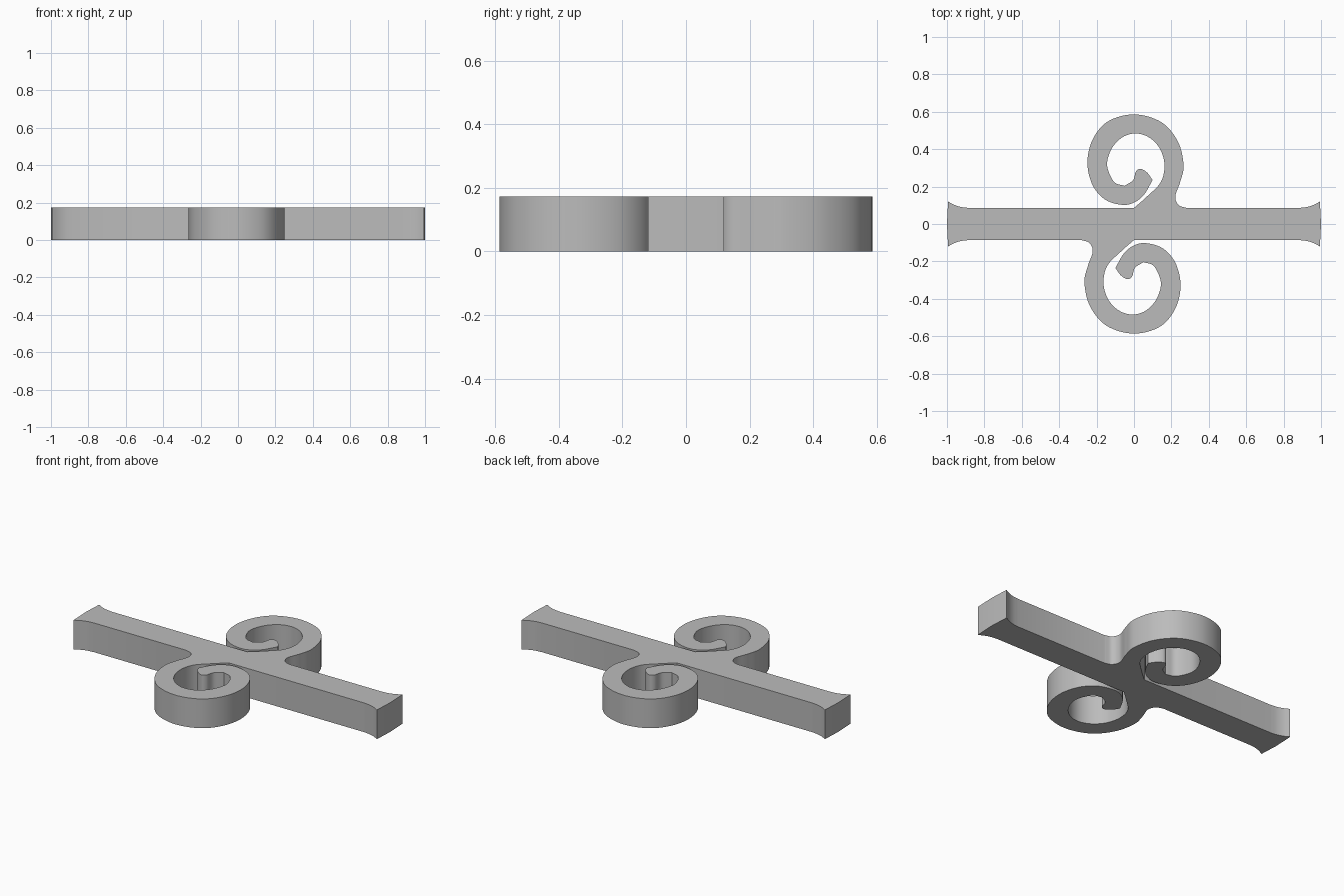
import bpy, bmesh, math
from mathutils import Vector

if "Cube" in bpy.data.objects:
    bpy.data.objects.remove(bpy.data.objects["Cube"])

HEIGHT = 0.173
HALF_WIDTH = 0.086


def smooth_path(points, steps=8):
    """Catmull-Rom curve through the given points."""
    pts = [Vector(p) for p in points]
    pts = [2 * pts[0] - pts[1]] + pts + [2 * pts[-1] - pts[-2]]
    path = []
    for a, b, c, d in zip(pts, pts[1:], pts[2:], pts[3:]):
        for i in range(steps):
            t = i / steps
            path.append(0.5 * (2 * b + (c - a) * t + (2 * a - 5 * b + 4 * c - d) * t ** 2
                               + (3 * b - a - 3 * c + d) * t ** 3))
    return path + [pts[-2]]


# Flared bar end, from the corner to the straight edge
flare = smooth_path([(0.994, 0.12), (0.96, 0.102), (0.925, 0.091), (0.885, HALF_WIDTH)], 5)

# Outer edge of the scroll: fillet, neck, large loop and curl
outer = smooth_path([(0.28, HALF_WIDTH), (0.238, 0.102), (0.221, 0.148), (0.247, 0.225),
                     (0.265, 0.313), (0.235, 0.44), (0.145, 0.545), (0.0, 0.586),
                     (-0.14, 0.548), (-0.222, 0.45), (-0.249, 0.325), (-0.22, 0.205),
                     (-0.15, 0.128), (-0.056, 0.102), (0.01, 0.12), (0.058, 0.163), (0.099, 0.235)])

# Blunt rounded tip, then the inner edge back to the bar
tip = smooth_path([(0.099, 0.235), (0.07, 0.275), (0.035, 0.295), (0.01, 0.28),
                   (-0.005, 0.235), (-0.05, 0.204)])
inner = smooth_path([(-0.05, 0.204), (-0.107, 0.226), (-0.144, 0.315), (-0.118, 0.405),
                     (-0.06, 0.465), (0.013, 0.484), (0.085, 0.46), (0.14, 0.4), (0.163, 0.313),
                     (0.142, 0.222), (0.065, 0.143), (0.0, HALF_WIDTH)])

# Half outline, completed by a half turn
half = [Vector((1.0, 0.0))] + flare + outer + tip[1:] + inner[1:]
half += [Vector((-p.x, p.y)) for p in reversed(flare)]
outline = half + [-p for p in half]

bm = bmesh.new()
base = bm.faces.new([bm.verts.new((p.x, p.y, 0)) for p in outline])
extruded = bmesh.ops.extrude_face_region(bm, geom=[base], use_keep_orig=True)
top_verts = [g for g in extruded["geom"] if isinstance(g, bmesh.types.BMVert)]
bmesh.ops.translate(bm, verts=top_verts, vec=(0, 0, HEIGHT))
bmesh.ops.recalc_face_normals(bm, faces=bm.faces)
bmesh.ops.triangulate(bm, faces=[f for f in bm.faces if len(f.verts) > 4])
mesh = bpy.data.meshes.new("scroll_bar")
bm.to_mesh(mesh)
bm.free()

scroll_bar = bpy.data.objects.new("scroll_bar", mesh)
bpy.context.collection.objects.link(scroll_bar)

# Plain grey material
grey = bpy.data.materials.new("plain_grey")
grey.use_nodes = True
colour = (0.5, 0.5, 0.5, 1)
grey.diffuse_color = colour
grey.node_tree.nodes["Principled BSDF"].inputs["Base Color"].default_value = colour
mesh.materials.append(grey)

bpy.context.view_layer.objects.active = scroll_bar
scroll_bar.select_set(True)
bpy.ops.object.shade_smooth_by_angle(angle=math.radians(30))
